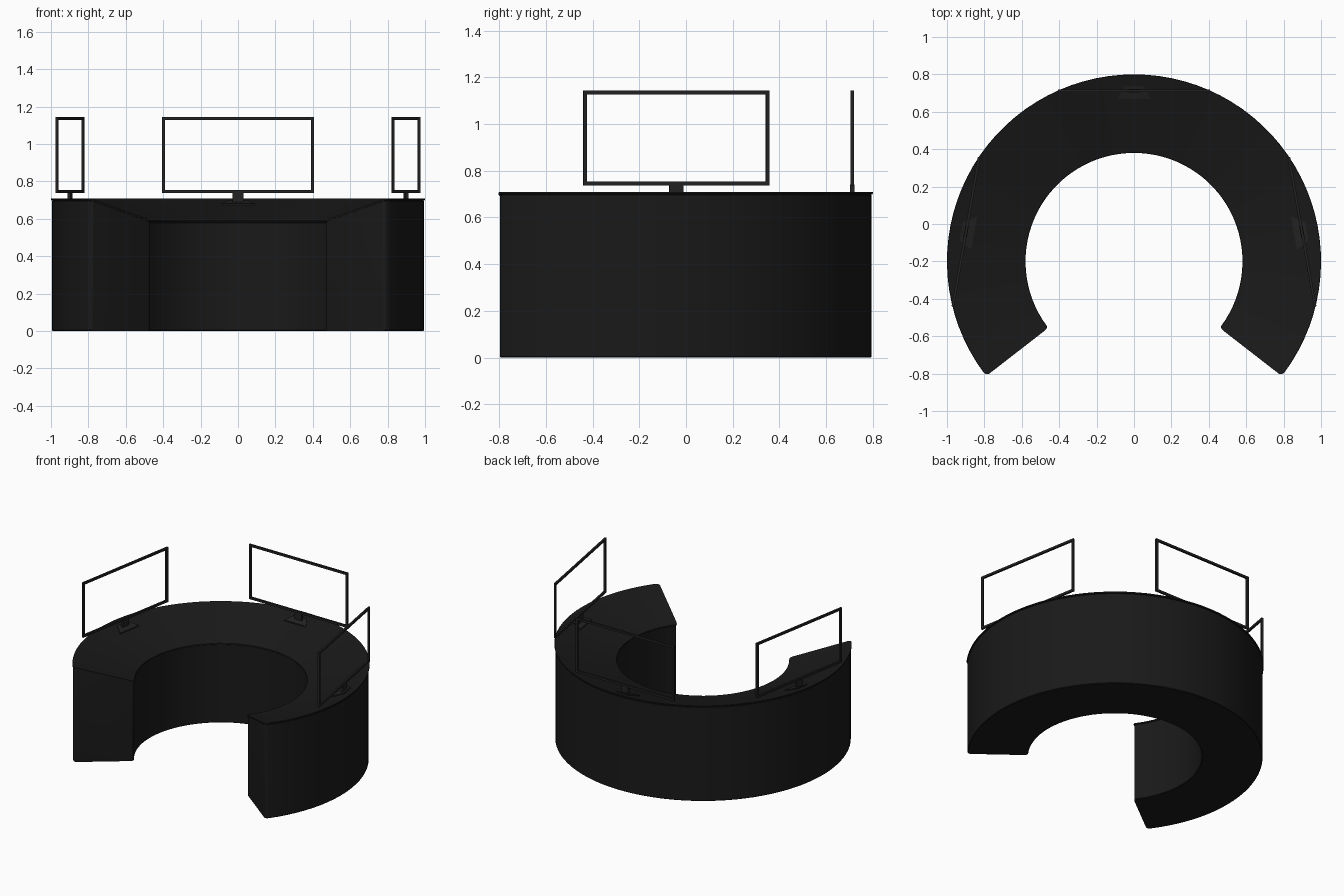
import bpy, bmesh, math
from mathutils import Matrix, Vector

if "Cube" in bpy.data.objects:
    bpy.data.objects.remove(bpy.data.objects["Cube"])

CY = -0.2                     # centre of the ring in y
R_IN, R_OUT = 0.58, 1.0
END = math.radians(-37.8)     # angle of the right-hand end


def material(name, v):
    m = bpy.data.materials.new(name)
    m.diffuse_color = (v, v, v, 1)
    m.use_nodes = True
    m.node_tree.nodes["Principled BSDF"].inputs["Base Color"].default_value = m.diffuse_color
    return m


DARK = material("black_laminate", 0.01)
FRAME = material("dark_frame", 0.016)


def finish(bm, name, mat, smooth=False):
    bmesh.ops.recalc_face_normals(bm, faces=bm.faces)
    me = bpy.data.meshes.new(name)
    bm.to_mesh(me)
    bm.free()
    ob = bpy.data.objects.new(name, me)
    bpy.context.collection.objects.link(ob)
    me.materials.append(mat)
    if smooth:
        bpy.ops.object.select_all(action='DESELECT')
        bpy.context.view_layer.objects.active = ob
        ob.select_set(True)
        bpy.ops.object.shade_smooth_by_angle(angle=math.radians(30))
    return ob


def top_z(r):
    """Height of the worktop, which slopes down toward the sitter."""
    return 0.59 + (r - R_IN) / (R_OUT - R_IN) * 0.12


def ring(name, ri, ro, low, high, end, f, b):
    """C-shaped sweep with corners rounded by f and edges chamfered by b."""
    fil = [f * (1 - math.cos(math.radians(a))) for a in (0, 22.5, 45, 67.5, 90)]
    a0, a1 = end, math.pi - end
    n = 64
    da = f / 0.8
    st = [(a0 + d / 0.8, d) for d in fil]
    st += [(a0 + da + (a1 - a0 - 2 * da) * i / n, f) for i in range(1, n)]
    st += [(a1 - d / 0.8, d) for d in reversed(fil)]
    bm = bmesh.new()
    rows = []
    for a, d in st:
        inset = f - math.sqrt(max(0, f * f - (f - d) ** 2))
        i, o = ri + inset, ro - inset
        prof = [(i, low(i) + b), (i + b, low(i + b)), (o - b, low(o - b)), (o, low(o) + b),
                (o, high(o) - b), (o - b, high(o - b)), (i + b, high(i + b)), (i, high(i) - b)]
        rows.append([bm.verts.new((r * math.cos(a), CY + r * math.sin(a), z)) for r, z in prof])
    for p, q in zip(rows, rows[1:]):
        for k in range(8):
            bm.faces.new((p[k], p[(k + 1) % 8], q[(k + 1) % 8], q[k]))
    bm.faces.new(rows[0])
    bm.faces.new(rows[-1])
    return finish(bm, name, DARK, True)


# Solid desk body and the thin sloping worktop
ring("desk_body", R_IN + 0.005, R_OUT - 0.006, lambda r: 0.0,
     lambda r: top_z(r) - 0.009, END + 0.005, 0.02, 0.004)
ring("worktop", R_IN, R_OUT, lambda r: top_z(r) - 0.01, top_z, END, 0.022, 0.002)


def box(bm, x0, x1, y0, y1, z0, z1):
    c = Vector(((x0 + x1) / 2, (y0 + y1) / 2, (z0 + z1) / 2))
    m = Matrix.Translation(c) @ Matrix.Diagonal((x1 - x0, y1 - y0, z1 - z0, 1))
    bmesh.ops.create_cube(bm, size=1, matrix=m)


def monitor(side, angle):
    """Open screen frame on a short stem with a tapered foot."""
    spin = Matrix.Translation((0, CY, 0)) @ Matrix.Rotation(angle, 4, 'Z')
    y, t, w = 0.912, 0.007, 0.016
    # frame: outer and inner rectangles bridged front and back
    bm = bmesh.new()
    loops = []
    for g in (0, w):
        for yy in (y - t, y + t):
            loops.append([bm.verts.new((sx * (0.405 - g), yy, z)) for sx, z in
                          ((-1, 0.737 + g), (1, 0.737 + g), (1, 1.143 - g), (-1, 1.143 - g))])
    for p, q in ((0, 1), (2, 3), (0, 2), (1, 3)):
        for k in range(4):
            j = (k + 1) % 4
            bm.faces.new((loops[p][k], loops[p][j], loops[q][j], loops[q][k]))
    bm.transform(spin)
    finish(bm, side + "_screen_frame", FRAME)
    # stem
    bm = bmesh.new()
    box(bm, -0.03, 0.03, y - 0.009, y + 0.009, 0.675, 0.742)
    bm.transform(spin)
    finish(bm, side + "_screen_stem", FRAME)
    # foot lying on the slope
    bm = bmesh.new()
    plan = [(-0.09, 0.868), (0.09, 0.868), (0.05, 0.938), (-0.05, 0.938)]
    lo = [bm.verts.new((x, r, top_z(r) - 0.003)) for x, r in plan]
    hi = [bm.verts.new((x, r, top_z(r) + 0.008)) for x, r in plan]
    bm.faces.new(lo)
    bm.faces.new(hi)
    for k in range(4):
        j = (k + 1) % 4
        bm.faces.new((lo[k], lo[j], hi[j], hi[k]))
    bm.transform(spin)
    finish(bm, side + "_screen_foot", FRAME)


# Three monitors spaced round the ring
for side, deg in (("back", 0), ("left", 80), ("right", -80)):
    monitor(side, math.radians(deg))
